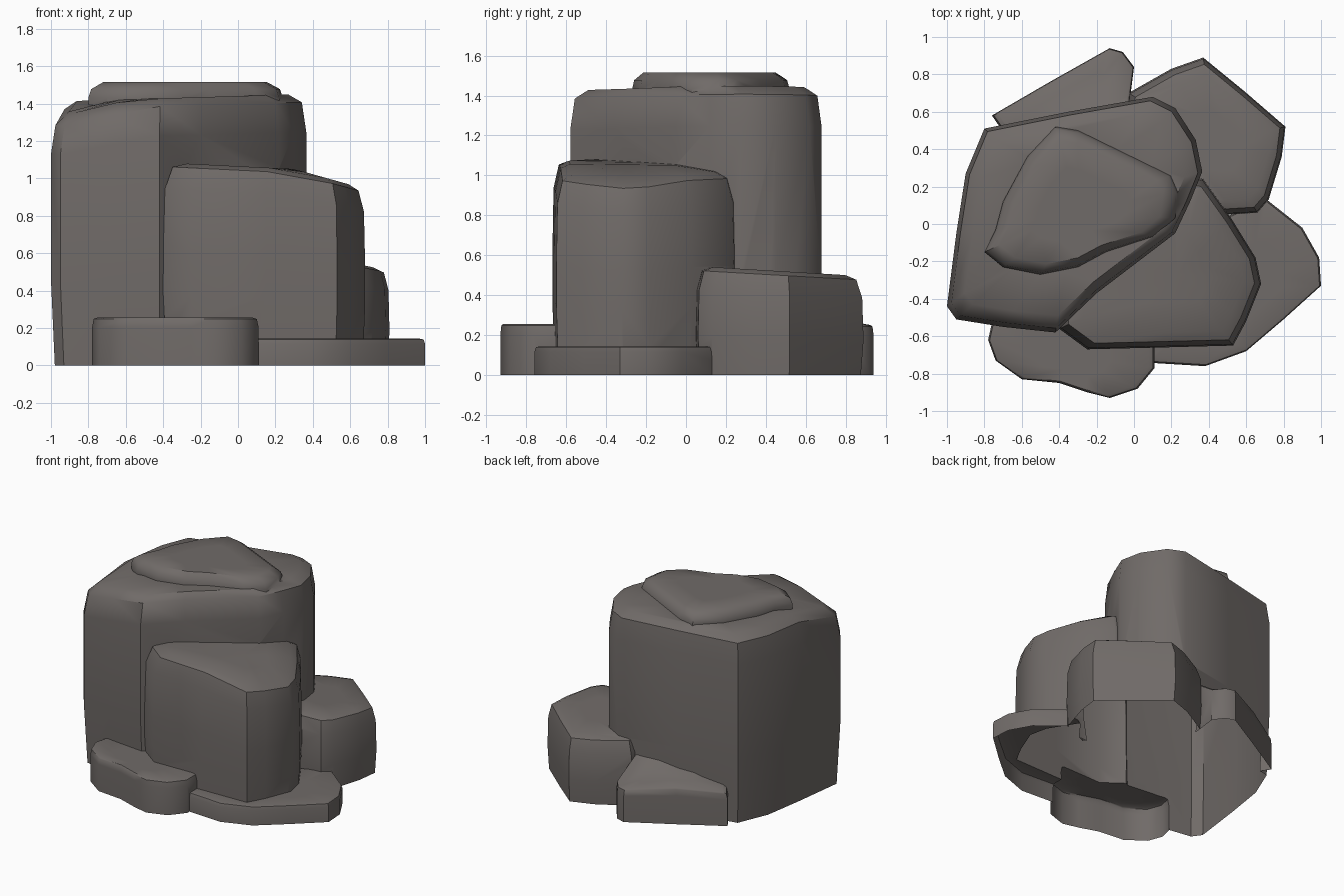
import bpy, bmesh, math

if "Cube" in bpy.data.objects:
    bpy.data.objects.remove(bpy.data.objects["Cube"])

stone = bpy.data.materials.new("grey_brown_stone")
stone.diffuse_color = (0.162, 0.146, 0.138, 1)
stone.use_nodes = True
stone.node_tree.nodes["Principled BSDF"].inputs["Base Color"].default_value = stone.diffuse_color


def rock(name, outline, top, rings):
    """Loft an outline upward; rings are (fraction of top height, scale)."""
    cx = sum(p[0] for p in outline) / len(outline)
    cy = sum(p[1] for p in outline) / len(outline)
    bm = bmesh.new()
    loops = []
    for t, s in rings:
        loop = []
        for x, y in outline:
            px, py = cx + (x - cx) * s, cy + (y - cy) * s
            z = top(px, py) * t if t >= 0 else -0.1
            loop.append(bm.verts.new((px, py, z)))
        loops.append(loop)
    n = len(outline)
    for a, b in zip(loops, loops[1:]):
        for i in range(n):
            j = (i + 1) % n
            bm.faces.new((a[i], a[j], b[j], b[i]))
    bm.faces.new(loops[0])
    peak = bm.verts.new((cx, cy, top(cx, cy)))
    for i in range(n):
        bm.faces.new((loops[-1][i], loops[-1][(i + 1) % n], peak))
    bmesh.ops.recalc_face_normals(bm, faces=bm.faces)
    me = bpy.data.meshes.new(name)
    bm.to_mesh(me)
    bm.free()
    me.materials.append(stone)
    ob = bpy.data.objects.new(name, me)
    bpy.context.collection.objects.link(ob)
    return ob


# tall main column
column = rock("rock_stack",
    [(-.80, .51), (-.35, .60), (.10, .68), (.22, .62), (.33, .45), (.365, .28),
     (.30, .12), (.22, -.05), (-.2, -.37), (-.42, -.58), (-.70, -.55),
     (-.95, -.51), (-1, -.44), (-.95, -.05), (-.9, .27)],
    lambda x, y: 1.44 + .03 * x - .25 * max(0, -x - y - 1.05),
    [(-1, .97), (0, .97), (.35, 1), (.86, 1), (.97, .965), (1, .86), (1, .5)])

# front step block
block = rock("front_block",
    [(-.40, -.56), (-.25, -.67), (.15, -.66), (.53, -.65), (.60, -.52),
     (.68, -.32), (.65, -.18), (.52, .03), (.37, .24), (.1, .3), (-.4, .1)],
    lambda x, y: min(1.085 - .05 * (x + .4), 1.05 - .28 * (x - .3)) - .15 * max(0, y),
    [(-1, .97), (0, .97), (.35, 1), (.55, 1), (.87, .985), (.98, .92), (1, .8), (1, .4)])

# back right boulder
boulder = rock("back_boulder",
    [(-.03, .70), (.20, .83), (.37, .89), (.59, .71), (.81, .52), (.79, .36),
     (.72, .13), (.66, .06), (.50, .05), (.2, .1), (-.05, .4)],
    lambda x, y: .548 - .06 * y,
    [(-1, .97), (0, .97), (.35, 1), (.78, .985), (.96, .92), (1, .8), (1, .4)])

# low slabs around the base
SLAB = [(-1, 1), (0, 1), (.8, 1), (.97, .98), (1, .93), (1, .5)]
slab_back = rock("back_slab",
    [(-.76, .58), (-.45, .76), (-.13, .94), (-.06, .92), (0, .84), (-.02, .68),
     (-.05, .4), (-.6, .35)],
    lambda x, y: .25 + max(0, .84 - y) * max(0, x + .75), SLAB)
slab_left = rock("front_left_slab",
    [(-.76, -.53), (-.78, -.62), (-.74, -.73), (-.6, -.83), (-.4, -.85),
     (-.25, -.90), (-.13, -.93), (.02, -.88), (.11, -.77), (.11, -.6),
     (-.2, -.4), (-.7, -.4)],
    lambda x, y: .256, SLAB)
slab_right = rock("front_right_slab",
    [(.05, -.74), (.38, -.76), (.6, -.68), (.8, -.51), (1, -.33), (.99, -.18),
     (.9, -.02), (.71, .13), (.4, .0), (.1, -.4)],
    lambda x, y: .143, SLAB)

# flat cap on the summit, its skirt sunk into the column
cap = rock("summit_cap",
    [(-.42, .52), (-.3, .50), (-.05, .38), (.2, .26), (.24, .17), (.22, .03),
     (.1, -.07), (-.15, -.15), (-.3, -.23), (-.5, -.27), (-.7, -.23), (-.8, -.15),
     (-.74, -.03), (-.7, .12), (-.57, .36)],
    lambda x, y: 1.515,
    [(.88, 1), (.945, 1), (.975, .97), (1, .84), (1, .5)])

# fuse everything into one shell
others = [block, boulder, slab_back, slab_left, slab_right, cap]
for o in others:
    m = column.modifiers.new(o.name, 'BOOLEAN')
    m.operation = 'UNION'
    m.solver = 'EXACT'
    m.object = o
dg = bpy.context.evaluated_depsgraph_get()
dg.update()
fused = bpy.data.meshes.new_from_object(column.evaluated_get(dg))
column.modifiers.clear()
column.data = fused
for o in others:
    bpy.data.objects.remove(o)

# trim at the ground, leaving the underside open
bm = bmesh.new()
bm.from_mesh(fused)
bmesh.ops.bisect_plane(bm, geom=bm.verts[:] + bm.edges[:] + bm.faces[:],
                       plane_co=(0, 0, 0), plane_no=(0, 0, 1), clear_inner=True)
bm.to_mesh(fused)
bm.free()
fused.materials.clear()
fused.materials.append(stone)

bpy.ops.object.select_all(action='DESELECT')
column.select_set(True)
bpy.context.view_layer.objects.active = column
bpy.ops.object.shade_smooth_by_angle(angle=math.radians(42))
